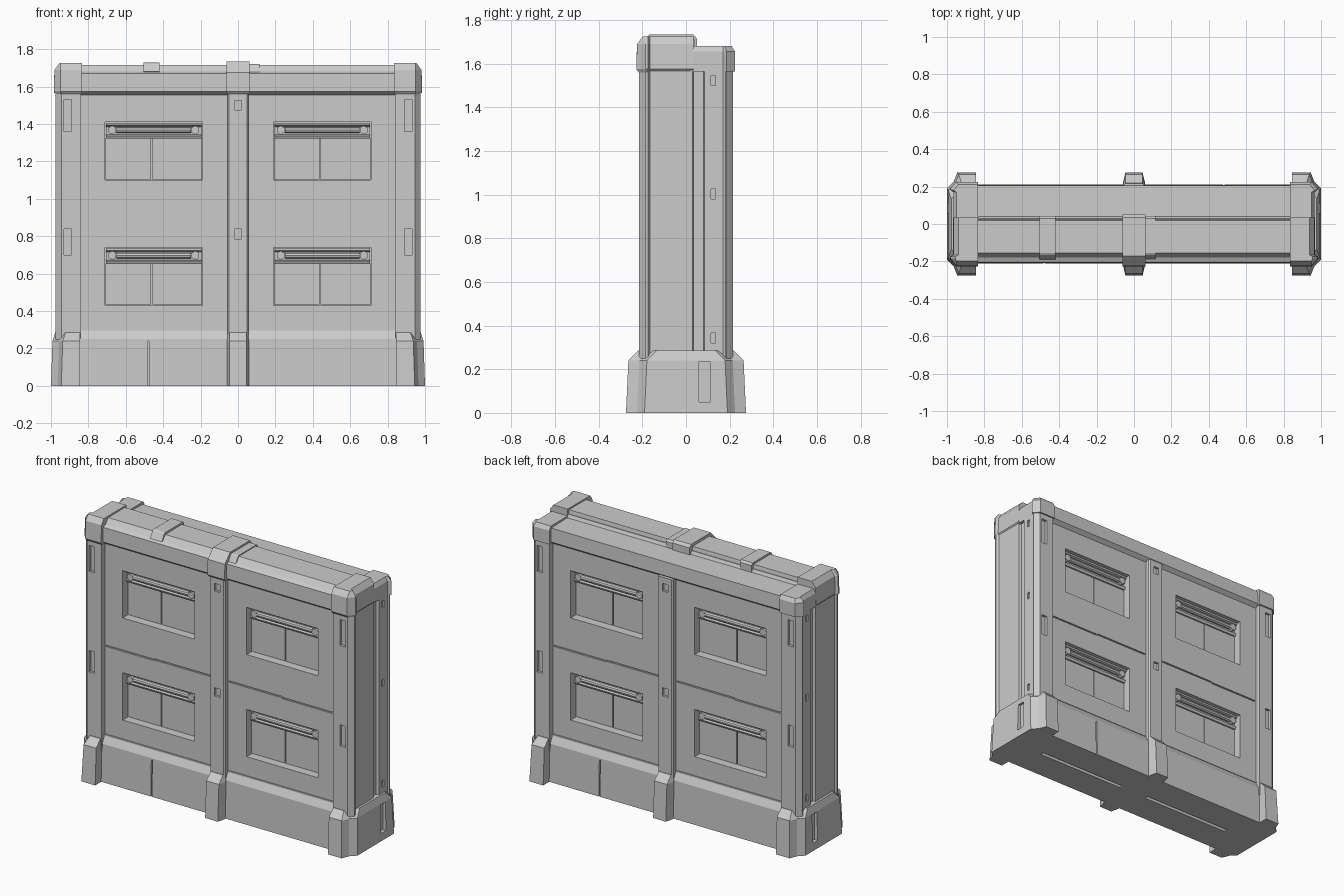
import bpy, bmesh
from math import radians
from mathutils import Matrix

if "Cube" in bpy.data.objects:
    bpy.data.objects.remove(bpy.data.objects["Cube"])


def finish(name, bm):
    bmesh.ops.recalc_face_normals(bm, faces=bm.faces)
    me = bpy.data.meshes.new(name)
    bm.to_mesh(me)
    bm.free()
    ob = bpy.data.objects.new(name, me)
    bpy.context.collection.objects.link(ob)
    return ob


def loft(name, rings):
    """Closed solid through rings of 3D points."""
    bm = bmesh.new()
    vs = [[bm.verts.new(p) for p in r] for r in rings]
    n = len(vs[0])
    for a, b in zip(vs, vs[1:]):
        for i in range(n):
            j = (i + 1) % n
            bm.faces.new((a[i], a[j], b[j], b[i]))
    bm.faces.new(vs[0])
    bm.faces.new(vs[-1])
    return finish(name, bm)


def boxes(name, spans):
    """Boxes given as (x0, x1, y0, y1, z0, z1), joined in one mesh."""
    bm = bmesh.new()
    for x0, x1, y0, y1, z0, z1 in spans:
        m = Matrix.Translation(((x0 + x1) / 2, (y0 + y1) / 2, (z0 + z1) / 2))
        bmesh.ops.create_cube(bm, size=1, matrix=m @ Matrix.Diagonal(
            (abs(x1 - x0), abs(y1 - y0), abs(z1 - z0), 1)))
    return finish(name, bm)


def cut(ob, spans):
    cutter = boxes("cutter", spans)
    cutter.hide_render = True
    mod = ob.modifiers.new("cut", 'BOOLEAN')
    mod.operation, mod.solver, mod.object = 'DIFFERENCE', 'EXACT', cutter
    dg = bpy.context.evaluated_depsgraph_get()
    me = bpy.data.meshes.new_from_object(ob.evaluated_get(dg))
    ob.modifiers.clear()
    ob.data = me
    bpy.data.objects.remove(cutter)


def plan(pts, z, sx=1, sy=1):
    return [(x * sx, y * sy, z) for x, y in pts]


WINDOWS = [(x, z) for x in (-.45, .45) for z in (.43, 1.10)]
SIDES = (-1, 1)

# Wall body: stepped profile with base plinth, recessed panels and top band
half = [(.212, 0), (.208, .25), (.182, .30), (.182, 1.555), (.208, 1.575)]
profile = [(-y, z) for y, z in half] + [(-.205, 1.67), (-.16, 1.69), (.03, 1.69), (.04, 1.67),
                                        (.205, 1.665)] + half[::-1]
wall = loft("wall_body", [[(x, y, z) for y, z in profile] for x in (-.9, .9)])
holes = []
for s in SIDES:
    for x, z in WINDOWS:
        holes.append((x - .26, x + .26, s * .12, s * .3, z, z + .31))
    for a, b, z in ((-.835, -.48, .88), (-.48, -.06, .885), (.06, .45, .885), (.45, .835, .88)):
        holes.append((a + .002, b - .002, s * .174, s * .25, z, z + .009))  # mid seams
    holes.append((s * .476, s * .484, s * .198, s * .25, -.01, .24))        # plinth seam
    holes.append((s * .1, s * .75, -.012, .012, -.05, .03))                 # underside slots
cut(wall, holes)

# Raised panel trim strips above the plinth
for s in SIDES:
    for k in SIDES:
        boxes("panel_sill", [(k * .06, k * .84, s * .17, s * .188, .296, .306)])

# Window fittings: split back plate, hood, lamp bar and bolts
for s in SIDES:
    for x, z in WINDOWS:
        boxes("window_plate", [(x - .258, x - .015, s * .11, s * .132, z + .004, z + .225),
                               (x - .008, x + .258, s * .11, s * .132, z + .004, z + .225)])
        hood = [(.11, z + .222), (.142, z + .222), (.150, z + .237), (.135, z + .243),
                (.135, z + .285), (.160, z + .295), (.160, z + .306), (.11, z + .306)]
        loft("window_hood", [[(px, s * y, h) for y, h in hood] for px in (x - .256, x + .256)])
        bm = bmesh.new()
        bmesh.ops.create_cone(bm, cap_ends=True, segments=10, radius1=.018, radius2=.018,
                              depth=.40, matrix=Matrix.Translation((x, s * .147, z + .268))
                              @ Matrix.Rotation(radians(90), 4, 'Y'))
        for k in SIDES:
            bmesh.ops.create_cone(bm, cap_ends=True, segments=6, radius1=.024, radius2=.024,
                                  depth=.03, matrix=Matrix.Translation(
                                      (x + k * .222, s * .147, z + .268))
                                  @ Matrix.Rotation(radians(90), 4, 'X'))
        finish("lamp_bar", bm)

# End columns with chamfered corners and grooved outer side
column = [(.84, -.215), (.945, -.215), (.975, -.185), (.975, -.175), (.962, -.165),
          (.962, .03), (.945, .035), (.945, .08), (.965, .085), (.965, .17),
          (.975, .18), (.975, .185), (.945, .215), (.84, .215)]


def foot_plan(y, x):
    f = [(.845, y), (x - .055, y), (x - .035, y - .05), (x, y - .085)]
    return [(a, -b) for a, b in f] + f[::-1]


def cap_plan(d):
    front = [(.835, -.228 + d), (.95, -.228 + d), (.985 - d, -.185), (.985 - d, -.175),
             (.968 - d, -.165), (.968 - d, .035)]
    return front + [(.835, .035)]


for s in SIDES:
    ob = loft("end_column", [plan(column, z, s) for z in (.2, 1.60)])
    holes = []
    for t in SIDES:
        for z0, z1 in ((.70, .84), (1.36, 1.53)):
            holes.append((s * .89, s * .93, t * .198, t * .25, z0, z1))
    for z in (.32, .98, 1.50):
        holes.append((s * .955, s * 1.0, .115, .135, z, z + .045))
    cut(ob, holes)

    # Flared end feet
    ob = loft("end_foot", [plan(foot_plan(.275, 1.0), 0, s), plan(foot_plan(.264, .992), .24, s),
                           plan(foot_plan(.219, .977), .285, s)])
    cut(ob, [(s * .975, s * 1.05, .06, .11, .05, .235)])

    # End caps: tall front part, lower rear part
    loft("end_cap_front", [plan(cap_plan(.012), 1.56, s), plan(cap_plan(0), 1.575, s),
                           plan(cap_plan(.004), 1.69, s), plan(cap_plan(.03), 1.725, s)])
    rear = [(.835, .02), (.965, .02), (.965, .17), (.985, .185), (.95, .225), (.835, .225)]
    rear_top = [(.835, .02), (.95, .02), (.95, .17), (.965, .18), (.94, .21), (.835, .21)]
    loft("end_cap_rear", [plan(rear, z, s) for z in (1.565, 1.655)] + [plan(rear_top, 1.68, s)])

# Middle posts and feet, front and back
for s in SIDES:
    post = [(-.055, .15), (-.055, .207), (-.047, .216), (.047, .216), (.055, .207), (.055, .15)]
    ob = loft("middle_post", [plan(post, z, 1, s) for z in (.2, 1.565)])
    cut(ob, [(-.02, .02, s * .2, s * .25, .785, .84), (-.02, .02, s * .2, s * .25, 1.475, 1.525)])
    rings = []
    for z, y, w in ((0, .275, .058), (.24, .264, .058), (.285, .219, .056)):
        f = [(-w, .15), (-w, y - .05), (-w + .012, y), (w - .012, y), (w, y - .05), (w, .15)]
        rings.append(plan(f, z, 1, s))
    loft("middle_foot", rings)

# Top ridge, saddle straps and middle cap
ridge = [(-.195, 1.66), (-.155, 1.715), (.02, 1.715), (.03, 1.66)]
loft("top_ridge", [[(x, y, z) for y, z in ridge] for x in (-.85, .85)])
strap = [(-.19, 1.68), (-.165, 1.722), (-.155, 1.728), (.03, 1.728), (.042, 1.715), (.042, 1.66)]
loft("ridge_strap", [[(x, y, z) for y, z in strap] for x in (-.505, -.42)])
loft("ridge_joint", [[(x, y, z - .007) for y, z in strap] for x in (.05, .115)])
cap = [(-.15, 1.56), (-.215, 1.56), (-.228, 1.575), (-.225, 1.675), (-.17, 1.733),
       (.035, 1.733), (.05, 1.715), (.05, 1.64)]
loft("middle_cap", [[(x, y, z) for y, z in cap] for x in (-.062, .062)])
